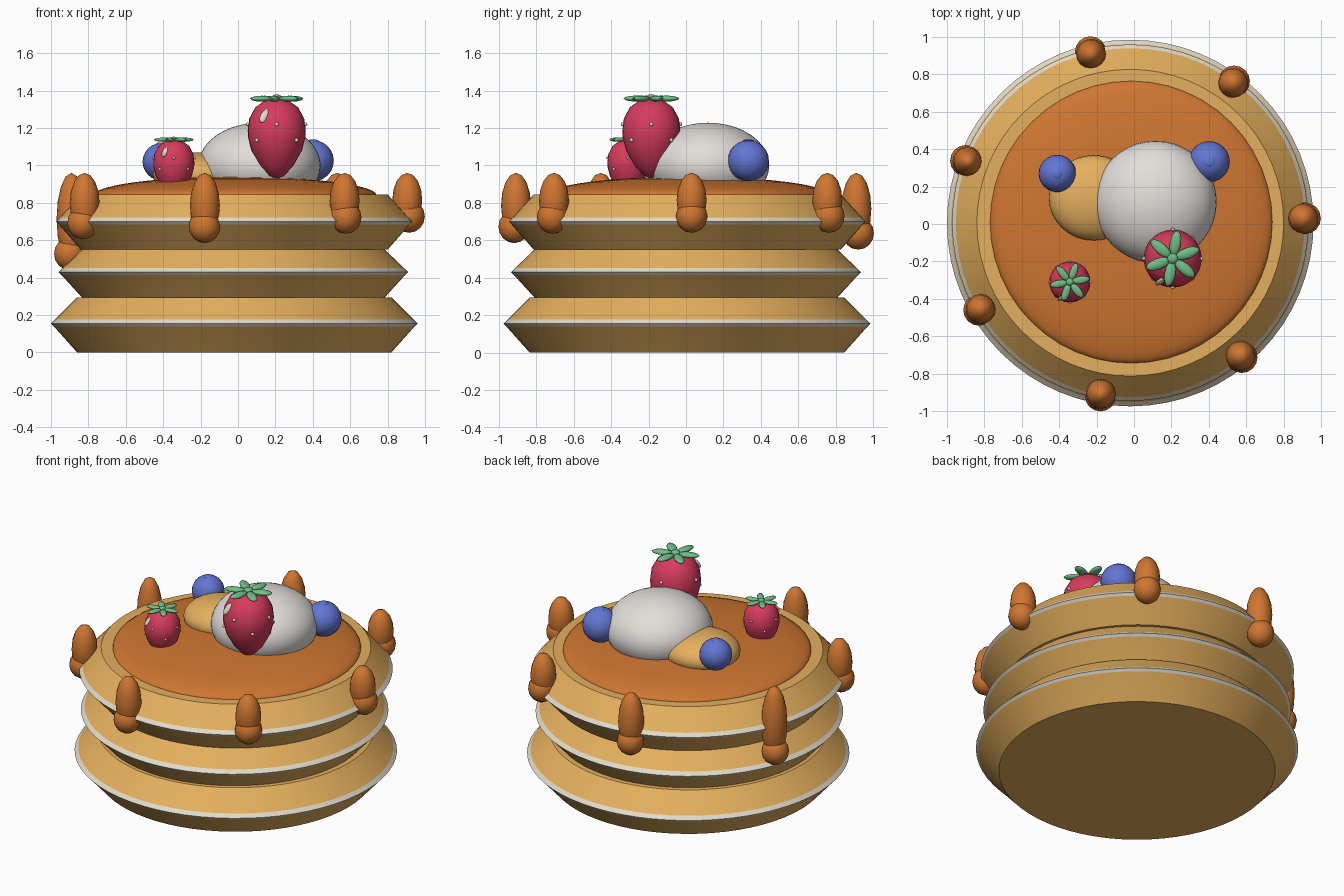
import bpy, bmesh, math
from mathutils import Vector, Matrix

if "Cube" in bpy.data.objects:
    bpy.data.objects.remove(bpy.data.objects["Cube"])


def colour(name, rgb):
    m = bpy.data.materials.new(name)
    m.diffuse_color = (*rgb, 1)
    m.use_nodes = True
    m.node_tree.nodes["Principled BSDF"].inputs["Base Color"].default_value = m.diffuse_color
    return m


BATTER = colour("golden batter", (0.78, 0.43, 0.11))
RIM = colour("pale rim", (0.76, 0.71, 0.58))
SYRUP = colour("amber syrup", (0.62, 0.18, 0.03))
CREAM = colour("whipped cream", (0.76, 0.73, 0.70))
RED = colour("berry red", (0.68, 0.045, 0.11))
GREEN = colour("leaf green", (0.16, 0.51, 0.24))
BLUE = colour("berry blue", (0.125, 0.18, 0.66))


def finish(bm, name, mats, angle=50):
    bmesh.ops.recalc_face_normals(bm, faces=bm.faces)
    me = bpy.data.meshes.new(name)
    bm.to_mesh(me)
    bm.free()
    ob = bpy.data.objects.new(name, me)
    bpy.context.collection.objects.link(ob)
    for m in mats:
        me.materials.append(m)
    bpy.ops.object.select_all(action='DESELECT')
    ob.select_set(True)
    bpy.context.view_layer.objects.active = ob
    bpy.ops.object.shade_smooth_by_angle(angle=math.radians(angle))
    return ob


def lathe(name, profile, centre, mats, steps=64, angle=50):
    """Spin (radius, z) points round a vertical axis at centre."""
    bm = bmesh.new()
    vs = [bm.verts.new((r, 0, z)) for r, z in profile]
    es = [bm.edges.new(p) for p in zip(vs, vs[1:])]
    bmesh.ops.spin(bm, geom=vs + es, cent=(0, 0, 0), axis=(0, 0, 1),
                   angle=math.tau, steps=steps, use_duplicate=False)
    bmesh.ops.remove_doubles(bm, verts=bm.verts, dist=1e-4)
    bmesh.ops.translate(bm, verts=bm.verts, vec=(*centre, 0))
    return finish(bm, name, mats, angle)


def add_ball(bm, loc, size, seg=16, rot=None):
    mat = Matrix.Translation(loc) @ (rot or Matrix()) @ Matrix.Diagonal((*size, 1))
    bmesh.ops.create_uvsphere(bm, u_segments=seg, v_segments=max(6, seg // 2),
                              radius=1, matrix=mat)


def ball(name, loc, size, mat, seg=32):
    bm = bmesh.new()
    add_ball(bm, loc, size, seg)
    return finish(bm, name, [mat], 80)


# Three stacked pancakes with a pale band round each rim
# (x, y, flat radius, rim radius, bottom z, rim z, top z)
for i, (x, y, r, rim, z0, zr, z1) in enumerate([
        (-0.02, 0.005, 0.84, 0.98, 0.0, 0.155, 0.295),
        (-0.025, 0.0, 0.81, 0.935, 0.295, 0.43, 0.55),
        (-0.02, 0.007, 0.82, 0.953, 0.55, 0.70, 0.845)]):
    slope = (rim - r) / (z1 - zr)
    lo, hi = zr - 0.015, zr + 0.022
    ob = lathe(f"pancake_{i + 1}",
               [(0, z0), (r, z0), (rim - 0.015 * slope, lo), (rim, zr),
                (rim - 0.022 * slope, hi), (r, z1), (0, z1)],
               (x, y), [BATTER, RIM], 64, 40)
    for p in ob.data.polygons:
        p.material_index = int(lo < p.center.z < hi)

# Syrup pool
ball("syrup_pool", (-0.015, 0.01, 0.84), (0.757, 0.757, 0.1), SYRUP, 48)

# Syrup drips: x, y, lowest point
for i, (x, y, low) in enumerate([
        (-0.23, 0.91, 0.55), (0.53, 0.755, 0.64), (-0.89, 0.335, 0.44),
        (0.905, 0.03, 0.64), (-0.82, -0.455, 0.605), (0.57, -0.705, 0.635),
        (-0.177, -0.908, 0.585)]):
    bm = bmesh.new()
    blob = low + 0.088
    add_ball(bm, (x, y, (0.96 + blob - 0.06) / 2),
             (0.08, 0.08, (0.96 - blob + 0.06) / 2))
    out = Vector((x, y, 0)).normalized() * 0.01
    add_ball(bm, Vector((x, y, blob)) + out, (0.084, 0.084, 0.088))
    finish(bm, f"syrup_drip_{i + 1}", [SYRUP], 60)

# Cream mound and butter pat
ball("cream_mound", (0.115, 0.118, 1.0), (0.327, 0.327, 0.228), CREAM, 40)
ball("butter_pat", (-0.215, 0.14, 0.95), (0.24, 0.228, 0.12), BATTER)

# Blueberries with a small crown on top
for i, (x, y, z, r) in enumerate([(-0.41, 0.27, 1.02, 0.1),
                                  (0.402, 0.333, 1.025, 0.11)]):
    bm = bmesh.new()
    add_ball(bm, (x, y, z), (r, r, r), 24)
    add_ball(bm, (x, y, z + r * 0.97), (r * 0.27, r * 0.27, r * 0.07), 12)
    finish(bm, f"blueberry_{i + 1}", [BLUE], 60)

# Strawberries: body profile measured down from the crown
BODY = [(0, -0.43), (0.04, -0.415), (0.09, -0.36), (0.135, -0.28),
        (0.153, -0.21), (0.155, -0.175), (0.147, -0.11), (0.115, -0.05),
        (0.06, -0.01), (0, 0)]
for i, (x, y, top, s, turn) in enumerate([(0.207, -0.185, 1.36, 1, 20),
                                          (-0.343, -0.31, 1.14, 0.71, 10)]):
    tag = i + 1
    lathe(f"strawberry_{tag}", [(r * s, top + z * s) for r, z in BODY],
          (x, y), [RED], 28, 80)

    def spot(angle, r, z):
        a = math.radians(angle)
        return Vector((x + r * s * math.cos(a), y + r * s * math.sin(a), top + z * s))

    # Seeds in two staggered rings, plus a slanted shine mark
    bm = bmesh.new()
    for k in range(4):
        add_ball(bm, spot(90 * k, 0.153, -0.14), (0.011 * s,) * 3, 8)
        add_ball(bm, spot(90 * k + 45, 0.15, -0.225), (0.011 * s,) * 3, 8)
    tilt = Matrix.Rotation(0.5, 4, 'Y') @ Matrix.Rotation(-0.45, 4, 'X')
    add_ball(bm, spot(-118, 0.138, -0.095), (0.022 * s, 0.012 * s, 0.045 * s), 12, tilt)
    finish(bm, f"strawberry_seeds_{tag}", [RIM], 80)

    # Six-leaf crown with a central knob
    bm = bmesh.new()
    for k in range(6):
        a = 60 * k + turn
        add_ball(bm, spot(a, 0.083, -0.003), (0.068 * s, 0.03 * s, 0.016 * s), 12,
                 Matrix.Rotation(math.radians(a), 4, 'Z'))
    add_ball(bm, (x, y, top), (0.03 * s, 0.03 * s, 0.02 * s), 12)
    finish(bm, f"strawberry_leaves_{tag}", [GREEN], 80)
